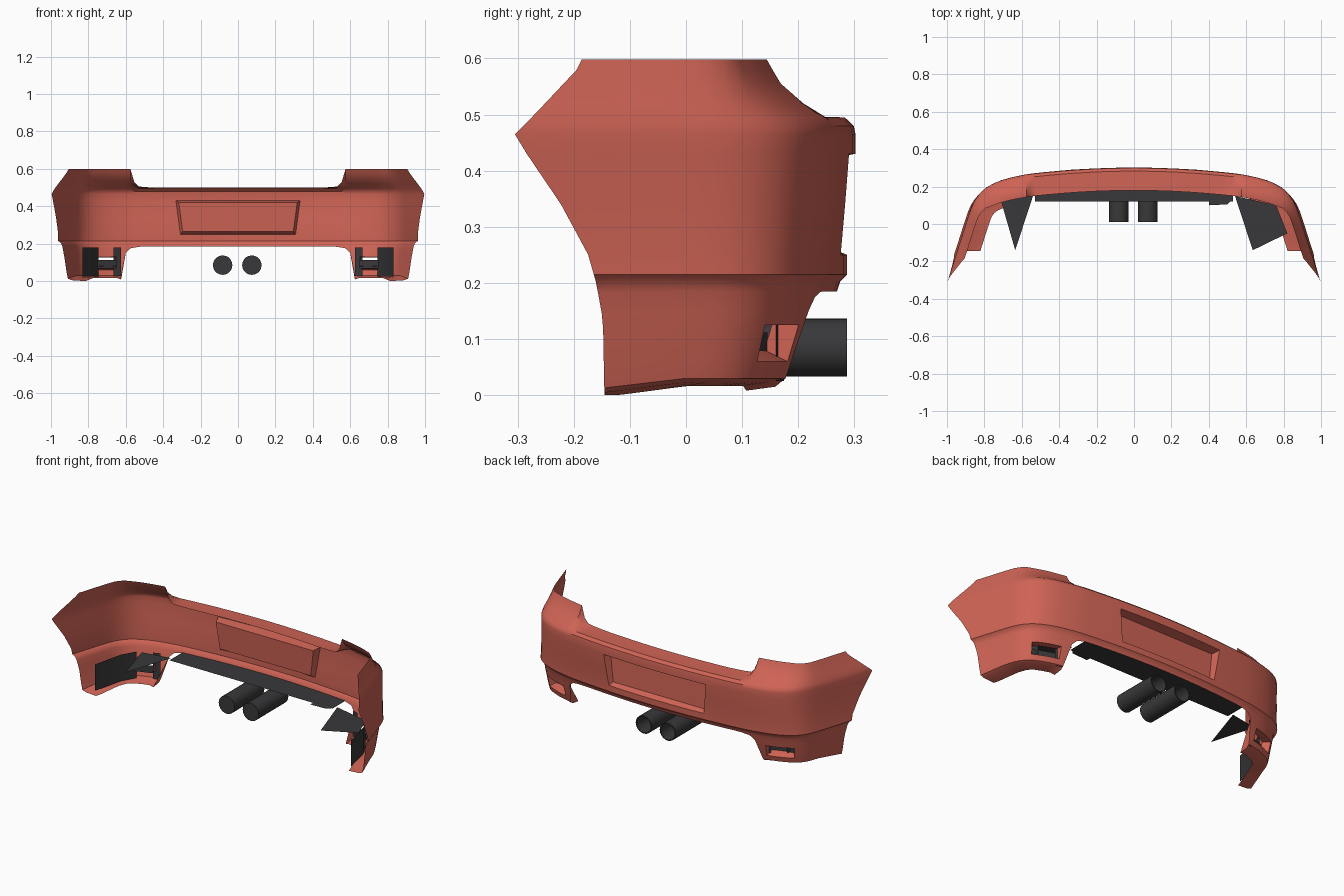
import bpy, bmesh, math
from mathutils import Vector

if "Cube" in bpy.data.objects:
    bpy.data.objects.remove(bpy.data.objects["Cube"])


def material(name, rgb):
    m = bpy.data.materials.new(name)
    m.diffuse_color = (*rgb, 1)
    m.use_nodes = True
    m.node_tree.nodes["Principled BSDF"].inputs["Base Color"].default_value = m.diffuse_color
    return m


RED = material("red_paint", (0.62, 0.125, 0.09))
DARK = material("dark_plastic", (0.04, 0.04, 0.043))


def finish(bm, name, mat, angle=35):
    me = bpy.data.meshes.new(name)
    bm.to_mesh(me)
    bm.free()
    ob = bpy.data.objects.new(name, me)
    bpy.context.collection.objects.link(ob)
    me.materials.append(mat)
    bpy.ops.object.select_all(action='DESELECT')
    bpy.context.view_layer.objects.active = ob
    ob.select_set(True)
    bpy.ops.object.shade_smooth_by_angle(angle=math.radians(angle))
    return ob


def lerp(table, k, col=1):
    if k <= table[0][0]:
        return table[0][col]
    for a, b in zip(table, table[1:]):
        if k <= b[0]:
            return a[col] + (b[col] - a[col]) * (k - a[0]) / (b[0] - a[0])
    return table[-1][col]


# Plan outline (half) at the shoulder, smoothed with a Catmull-Rom spline
PLAN = [Vector(p) for p in [(-.25, .298), (0, .305), (.25, .298), (.5, .278), (.62, .26),
        (.72, .233), (.80, .19), (.85, .13), (.88, .06), (.925, -.08), (.97, -.22),
        (.995, -.3), (1.03, -.4), (1.06, -.5)]]
BASE = []
for a, b, c, d in zip(PLAN, PLAN[1:], PLAN[2:], PLAN[3:]):
    for i in range(8):
        t = i / 8
        BASE.append(.5 * (2 * b + (c - a) * t + (2 * a - 5 * b + 4 * c - d) * t * t
                          + (3 * b - a - 3 * c + d) * t ** 3))

# Section: height, inset at the sides, inset at the rear
SECTION = [(.008, .115, .15), (.015, .05, .10), (.03, .03, .082), (.06, .024, .072),
           (.125, .016, .052), (.15, .012, .046), (.185, .008, .036), (.203, .002, .03),
           (.215, -.012, .018), (.25, -.008, .018), (.34, -.003, .010), (.43, 0, .003),
           (.465, 0, .003), (.48, .002, .006), (.495, .006, .022), (.52, .014, .06),
           (.555, .027, .10), (.58, .036, .115), (.598, .043, .125)]
# Wheel arch edge: height, y
ARCH = [(0, -.145), (.14, -.148), (.2, -.16), (.27, -.18), (.36, -.235), (.42, -.275),
        (.46, -.31), (.5, -.27), (.585, -.19), (.6, -.185)]
NOTCH = [(.45, .04), (.53, .1), (.555, .35), (.575, 1)]
LOWER = [(.52, .185), (.575, .175), (.60, .15), (.615, .11), (.625, 0)]
XS = [0, .11, .22, .32, .40, .48, .53, .555, .575, .60, .625]
WING = 16


def outline(z):
    dx, dy = lerp(SECTION, z), lerp(SECTION, z, 2)
    pts = []
    for i, p in enumerate(BASE):
        t = (BASE[min(i + 1, len(BASE) - 1)] - BASE[max(i - 1, 0)]).normalized()
        if i == 0:
            t = Vector((1, 0))
        pts.append(Vector((p.x + t.y * dx, p.y - t.x * dy)))
    return pts


def rear_y(x, z):
    return lerp([(p.x, p.y) for p in outline(z)], x)


def half_row(z):
    row = []
    for x in XS:
        ze = max(z, lerp(LOWER, x))
        y = rear_y(x, ze)
        if ze > .495:
            ze = .495 + (ze - .495) * lerp(NOTCH, x)
        if x == .32 and .24 < z < .44:
            x += .012 * (z - .34) / .09
        row.append(Vector((x, y, ze)))
    # corner wing: resample from the last fixed column to the wheel arch
    end, pts = lerp(ARCH, z), outline(z)
    path = [Vector((XS[-1], rear_y(XS[-1], z)))]
    for p, q in zip(pts, pts[1:]):
        if q.x <= XS[-1]:
            continue
        if q.y <= end:
            path.append(p.lerp(q, (p.y - end) / (p.y - q.y)))
            break
        path.append(q)
    table, s = [(0, *path[0])], 0
    for p, q in zip(path, path[1:]):
        s += (q - p).length
        table.append((s, *q))
    for i in range(1, WING + 1):
        k = s * i / WING
        x, y = lerp(table, k), lerp(table, k, 2)
        drop = .02 * max(0, -y / .145) * max(0, 1 - z / .2)
        row.append(Vector((x, y, max(0, z + .008 * (z < .02) - drop))))
    return row


# Bumper shell
bm = bmesh.new()
levels = [s[0] for s in SECTION][::-1]
n = len(XS) + WING
grid = []
for z in levels:
    half = half_row(z)
    full = [Vector((-p.x, p.y, p.z)) for p in half[:0:-1]] + half
    grid.append([bm.verts.new(p) for p in full])
plate, fogs = [], {-1: [], 1: []}
for r in range(len(levels) - 1):
    for c in range(2 * n - 2):
        f = bm.faces.new((grid[r][c], grid[r][c + 1], grid[r + 1][c + 1], grid[r + 1][c]))
        h = c - (n - 1) if c >= n - 1 else n - 2 - c
        if h < 3 and .25 <= levels[r + 1] and levels[r] <= .43:
            plate.append(f)
        k = h - (len(XS) - 1)
        if 1 <= k <= 5 and abs(levels[r] - .125) < .001:
            fogs[1 if c >= n - 1 else -1].append(f)

# Plate recess with a raised rim, and open fog light pockets
bmesh.ops.inset_region(bm, faces=plate, thickness=.008, depth=.005, use_even_offset=True)
bmesh.ops.inset_region(bm, faces=plate, thickness=.012, depth=-.03, use_even_offset=True)
for v in {v for f in plate for v in f.verts}:
    v.co.y = .25 + .05 * (.34 - v.co.z)
for faces in fogs.values():
    bmesh.ops.inset_region(bm, faces=faces, thickness=.008, depth=-.045, use_even_offset=True)
    bmesh.ops.delete(bm, geom=faces, context='FACES')
bmesh.ops.remove_doubles(bm, verts=bm.verts, dist=.0002)
finish(bm, "bumper_shell", RED)


def panel(name, polys):
    b = bmesh.new()
    for poly in polys:
        b.faces.new([b.verts.new(p) for p in poly])
    bmesh.ops.remove_doubles(b, verts=b.verts, dist=.0001)
    return finish(b, name, DARK)


# Flat under tray behind the lower edge
xs = [-.53 + 1.06 * i / 10 for i in range(11)]
panel("under_tray", [[(a, .12, .186), (b, .12, .186), (b, rear_y(abs(b), .186), .186),
                      (a, rear_y(abs(a), .186), .186)] for a, b in zip(xs, xs[1:])])
panel("tray_tab", [[(.40, .10, .183), (.50, .105, .183), (.52, .125, .183), (.40, .125, .183)]])

# Corner splash plates
panel("splash_plate_left", [[(-.54, .15, .185), (-.71, .12, .185), (-.635, -.14, .185)]])
panel("splash_plate_right", [[(.54, .15, .185), (.635, -.14, .185), (.82, -.05, .185),
                              (.76, .10, .185)]])

# Inner liners and fog grilles
for side, label in ((-1, "left"), (1, "right")):
    strips = [[(.625, .175), (.665, .16)], [(.745, .12), (.79, .04)], [(.79, .04), (.832, -.14)]]
    panel("corner_liner_" + label,
          [[(side * a[0], a[1], .025), (side * b[0], b[1], .025),
            (side * b[0], b[1], .18), (side * a[0], a[1], .18)] for a, b in strips])
    a, b = Vector((.65, .145, 0)), Vector((.775, .10, 0))
    panel("fog_grille_" + label, [[(side * p.x, p.y, z) for p, z in
                                   ((a, .068), (b, .068), (b, .112), (a, .112))]])

# Twin exhaust pipes: closed at the front, open at the rear
for x, label in ((-.082, "left"), (.074, "right")):
    b = bmesh.new()
    rings = []
    for rad, y in ((.052, .012), (.052, .287), (.046, .287), (.046, .03)):
        rings.append([b.verts.new((x + rad * math.cos(i * math.tau / 20), y,
                                   .085 + rad * math.sin(i * math.tau / 20))) for i in range(20)])
    for p, q in zip(rings, rings[1:]):
        for i in range(20):
            j = (i + 1) % 20
            b.faces.new((p[i], p[j], q[j], q[i]))
    b.faces.new(rings[0])
    b.faces.new(rings[-1])
    bmesh.ops.recalc_face_normals(b, faces=b.faces)
    finish(b, "exhaust_pipe_" + label, DARK)
